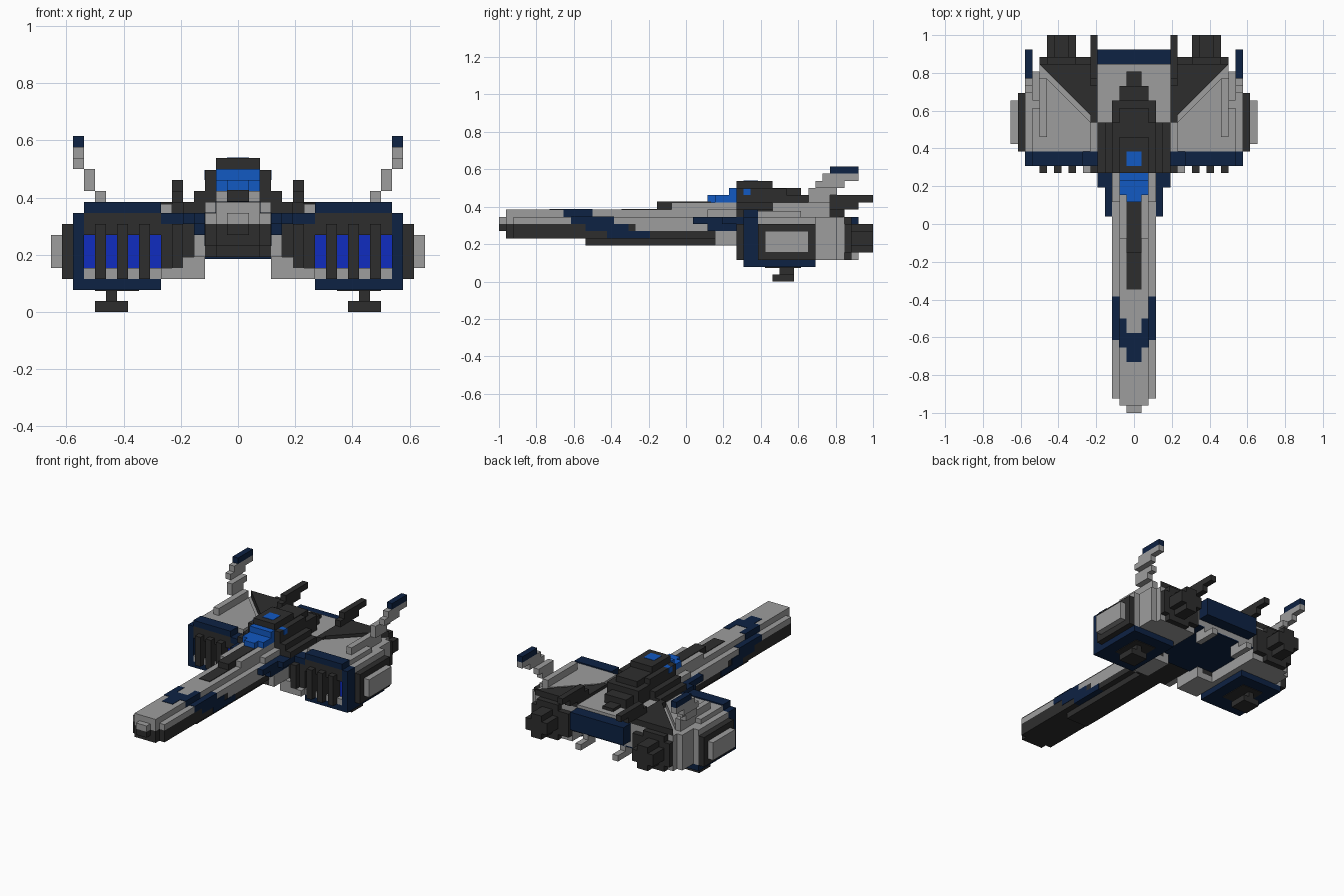
import bpy
import bmesh

U = 2 / 52  # one block of the grid

cube = bpy.data.objects.get("Cube")
if cube:
    bpy.data.objects.remove(cube, do_unlink=True)


def material(name, r, g, b):
    m = bpy.data.materials.new(name)
    m.use_nodes = True
    m.diffuse_color = (r, g, b, 1)
    m.node_tree.nodes["Principled BSDF"].inputs["Base Color"].default_value = (r, g, b, 1)
    return m


GREY = material("hull grey", .34, .34, .34)
DARK = material("charcoal", .027, .027, .027)
NAVY = material("navy", .004, .016, .057)
BLUE = material("intake blue", .005, .025, .53)
GLASS = material("canopy blue", .006, .1, .54)


def prism(bm, outline, z0, z1):
    """Extrude an (x, y) outline from z0 to z1."""
    base = bm.faces.new([bm.verts.new((x * U, y * U, z0 * U)) for x, y in outline])
    top = bmesh.ops.extrude_face_region(bm, geom=[base])["geom"]
    verts = [v for v in top if isinstance(v, bmesh.types.BMVert)]
    bmesh.ops.translate(bm, verts=verts, vec=(0, 0, (z1 - z0) * U))


def finish(bm, name, mat):
    bmesh.ops.recalc_face_normals(bm, faces=bm.faces)
    mesh = bpy.data.meshes.new(name)
    bm.to_mesh(mesh)
    bm.free()
    mesh.materials.append(mat)
    obj = bpy.data.objects.new(name, mesh)
    bpy.context.collection.objects.link(obj)


def centre(name, mat, *boxes):
    """Boxes centred on x = 0: half width, y0, y1, z0, z1."""
    bm = bmesh.new()
    for w, a, b, z0, z1 in boxes:
        prism(bm, [(-w, a), (w, a), (w, b), (-w, b)], z0, z1)
    finish(bm, name, mat)


def pair_prism(name, mat, outline, z0, z1):
    """The same outline on the left and on the right."""
    for side, s in (("left", 1), ("right", -1)):
        bm = bmesh.new()
        prism(bm, [(x * s, y) for x, y in outline], z0, z1)
        finish(bm, side + "_" + name, mat)


def pair(name, mat, *boxes):
    """Mirrored boxes: x0, x1, y0, y1, z0, z1."""
    for side, s in (("left", 1), ("right", -1)):
        bm = bmesh.new()
        for x0, x1, a, b, z0, z1 in boxes:
            prism(bm, [(x0 * s, a), (x1 * s, a), (x1 * s, b), (x0 * s, b)], z0, z1)
        finish(bm, side + "_" + name, mat)


# Long nose with a stepped tip
centre("nose_upper", GREY, (3, -24, 8, 8, 9), (2, -25, 8, 8, 10),
       (1, -26, -25, 8, 9), (3, -7, 8, 7, 8))
centre("nose_lower", DARK, (3, -24, -7, 7, 8), (2, -25, -24, 6, 8),
       (3, -24, 5, 6, 7), (1, -26, -25, 7, 8), (2, -14, 4, 5, 6))
centre("nose_collar", GREY, (2, -2, 7, 10, 11), (3, 3, 8, 9, 10))
centre("nose_spine", DARK, (1, -9, -4, 9, 10.1), (1, -4, 3.5, 10, 11.1))

# Painted camouflage bands stepping down and back
centre("camouflage_sides", NAVY, (3.06, -16, -10, 8, 9.06),
       (3.06, -14, -8, 7, 8), (3.06, -11, -5, 6, 7))
pair("camouflage_shoulder", NAVY, (1, 2.06, -17, -13, 9, 10.06))
centre("camouflage_chevron", NAVY, (1, -19, -15, 9, 10.06))

# Central hull
centre("hull", GREY, (6, 10, 22, 5, 9), (5, 14, 22, 9, 9.5), (3, 5, 10, 6, 9))
centre("hull_keel", DARK, (3, 4, 10, 5, 8))
centre("hull_underside", NAVY, (6, 10, 22, 4.8, 5))
centre("rear_bar", NAVY, (5, 22, 24, 6, 9))
pair("rear_prong", GREY, (3, 4, 20, 24, 3, 4), (3, 4, 20, 22, 4, 5))

# Cockpit and stepped spine behind it
centre("cockpit_base", DARK, (5, 7, 14, 9, 10), (4, 7, 14, 10, 11))
centre("cockpit_spine", DARK, (3, 7, 17, 9, 12), (3, 7, 14, 12, 12.9),
       (2, 7, 16, 12, 13), (2, 7, 12, 13, 14), (2, 17, 19, 9, 11),
       (1, 19, 21, 9, 10))
centre("canopy", GLASS, (2, 4, 7, 11, 12), (1, 3, 4, 11, 12), (2, 6, 7, 12, 13))
centre("roof_window", GLASS, (1, 8, 10, 13, 14.06))
pair("side_window", GLASS, (2, 3.06, 8, 9, 12, 12.9))

# Wing roots
pair("wing_strake", NAVY, (3, 4, 1, 8, 8, 9), (3, 5, 5, 8, 8, 9),
     (3, 7, 8, 10, 8, 9), (3, 4, 3, 8, 7, 8))
pair("wing_root", DARK, (4, 7, 8, 12, 4, 8), (5, 6, 7, 8, 4, 8))
pair("wing_root_floor", GREY, (3, 7, 7, 12, 3, 4), (3, 5, 7, 12, 4, 5),
     (3, 4, 4, 10, 5, 7))

# Nacelles
pair_prism("nacelle", GREY, [(6, 10), (15, 10), (15, 18), (14, 18), (14, 21),
                             (13, 21), (13, 22), (6, 22)], 3, 9)
pair_prism("nacelle_top", GREY, [(6, 10), (14, 10), (14, 16), (13, 16),
                                 (13, 20), (12, 20), (6, 14)], 9, 9.8)
pair_prism("nacelle_panel", DARK, [(13, 22), (6, 22), (6, 15)], 9, 10)
pair("nacelle_frame", NAVY, (14, 15, 8, 10, 2, 9), (7, 14, 8, 10, 9, 10),
     (7, 15, 8, 18, 2, 3))
pair("side_pod", DARK, (15, 16, 10, 18, 3, 8))
pair("side_pod_panel", GREY, (16, 17, 11, 17, 4, 7))

# Intakes with upright slats
pair("intake", DARK, (7, 14, 9, 10, 3, 9), (7, 14, 8, 9, 7, 9))
pair("intake_slats", DARK, *[(x, x + 1, 7, 9, 3, 8) for x in (8, 10, 12)])
pair("intake_glow", BLUE, *[(x, x + 1, 8.8, 9, 4, 7) for x in (7, 9, 11, 13)])
pair("intake_sill", GREY, *[(x, x + 1, 8, 9, 3, 4) for x in (7, 9, 11, 13)])

# Engines with cross-shaped nozzles
pair("engine_mount", DARK, (6, 13, 22, 23, 4, 8), (8, 12, 22, 23, 3, 9))
pair("engine_nozzle", DARK, (8, 12, 23, 26, 5, 7), (9, 11, 23, 26, 4, 8))

# Dorsal rails, tail fins and landing feet
pair("dorsal_rail", DARK, (5, 6, 14, 22, 9, 10), (5, 6, 19, 24, 10, 11),
     (5, 6, 20, 26, 11, 12))
pair("tail_fin", GREY, (12, 13, 12, 20, 9, 11), (13, 14, 17, 20, 11, 12),
     (13, 14, 17, 21, 12, 13), (14, 15, 18, 22, 13, 14), (14, 15, 19, 24, 14, 15))
pair("tail_fin_tip", NAVY, (14, 15, 20, 24, 15, 16))
pair("landing_foot", DARK, (10, 13, 12, 15, 0, 1), (11, 12, 13, 15, 1, 2),
     (9, 13, 11, 16, 1.9, 2))
